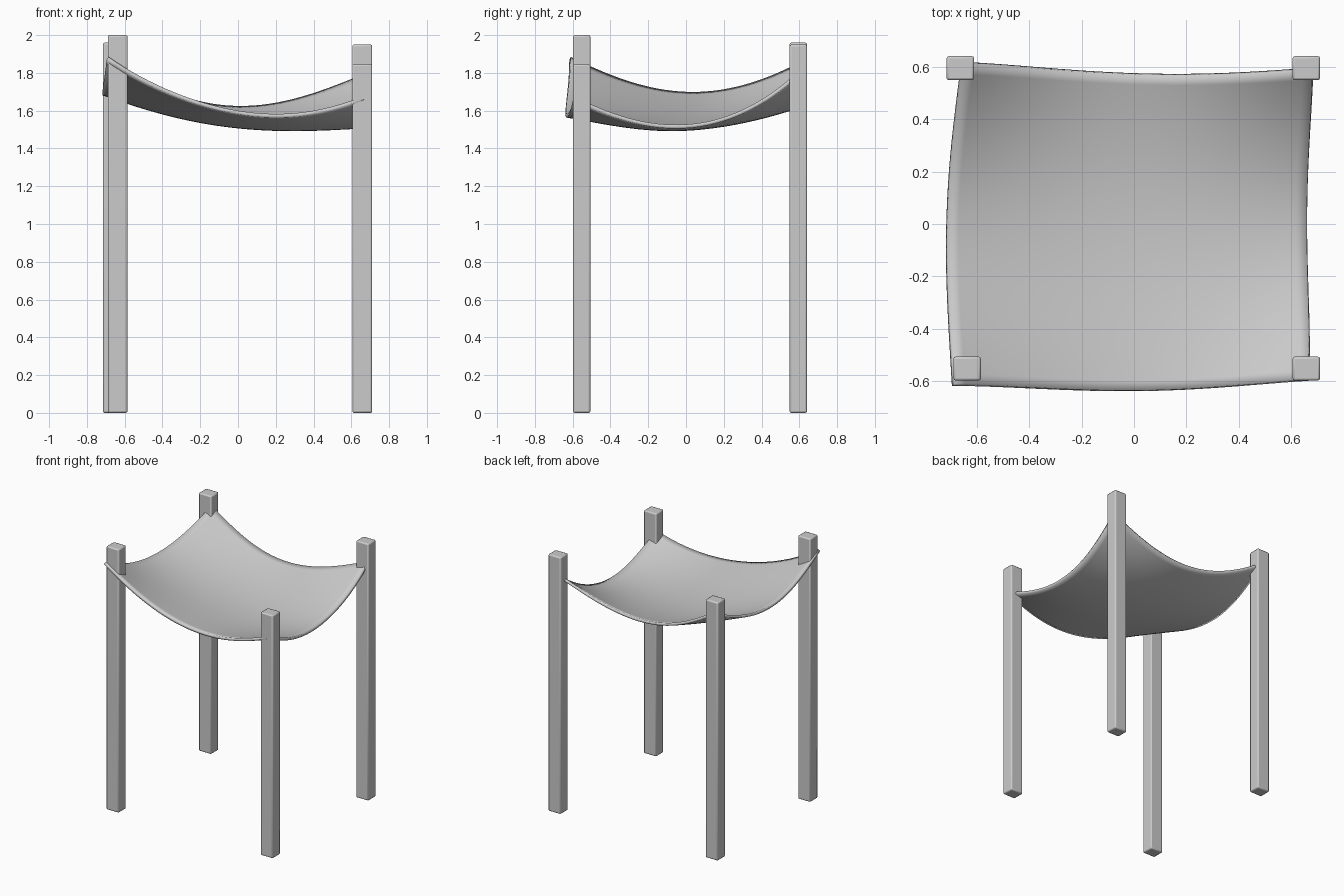
import bpy, bmesh
from mathutils import Vector

if "Cube" in bpy.data.objects:
    bpy.data.objects.remove(bpy.data.objects["Cube"])


def add_bevel(obj, width, segments):
    mod = obj.modifiers.new("bevel", 'BEVEL')
    mod.width = width
    mod.segments = segments


# Four square posts of differing height
def post(name, x, y, height):
    bpy.ops.mesh.primitive_cube_add(size=1, location=(x, y, height / 2))
    obj = bpy.context.object
    obj.name = name
    obj.scale = (0.105, 0.092, height)
    bpy.ops.object.transform_apply(location=False, rotation=False, scale=True)
    add_bevel(obj, 0.009, 2)
    bpy.ops.object.shade_smooth_by_angle()


post("front_left_post", -0.637, -0.552, 2.0)
post("front_right_post", 0.658, -0.552, 1.845)
post("back_left_post", -0.663, 0.595, 1.96)
post("back_right_post", 0.658, 0.595, 1.95)

# Edge curves of the sagging cloth, five evenly spaced points each
front = [(-0.685, -0.61, 1.885), (-0.345, -0.625, 1.70), (0, -0.635, 1.60),
         (0.33, -0.62, 1.59), (0.66, -0.59, 1.675)]
back = [(-0.65, 0.61, 1.86), (-0.33, 0.59, 1.69), (0, 0.57, 1.625),
        (0.34, 0.568, 1.675), (0.68, 0.585, 1.80)]
left = [front[0], (-0.705, -0.30, 1.755), (-0.71, 0, 1.70),
        (-0.69, 0.30, 1.735), back[0]]
right = [front[4], (0.665, -0.30, 1.56), (0.66, 0, 1.527),
         (0.668, 0.30, 1.605), back[4]]


def edge(points, t):
    """Smooth curve through evenly spaced points."""
    total = Vector((0, 0, 0))
    n = len(points) - 1
    for i, p in enumerate(points):
        w = 1.0
        for j in range(n + 1):
            if j != i:
                w *= (t * n - j) / (i - j)
        total += Vector(p) * w
    return total


# Cloth surface blended between the four edges
def cloth_point(u, v):
    f0, f1, b0, b1 = (Vector(p) for p in (front[0], front[4], back[0], back[4]))
    p = edge(front, u) * (1 - v) + edge(back, u) * v
    p += edge(left, v) * (1 - u) + edge(right, v) * u
    p -= (f0 * (1 - u) + f1 * u) * (1 - v) + (b0 * (1 - u) + b1 * u) * v
    p.z += 0.108 * 16 * u * (1 - u) * v * (1 - v)
    return p


N = 32
bm = bmesh.new()
grid = [[bm.verts.new(cloth_point(i / N, j / N)) for i in range(N + 1)]
        for j in range(N + 1)]
for j in range(N):
    for i in range(N):
        bm.faces.new((grid[j][i], grid[j][i + 1],
                      grid[j + 1][i + 1], grid[j + 1][i]))
mesh = bpy.data.meshes.new("cloth_canopy")
bm.to_mesh(mesh)
bm.free()
cloth = bpy.data.objects.new("cloth_canopy", mesh)
bpy.context.collection.objects.link(cloth)
solid = cloth.modifiers.new("thickness", 'SOLIDIFY')
solid.thickness = 0.02
solid.offset = -1
bpy.ops.object.select_all(action='DESELECT')
cloth.select_set(True)
bpy.context.view_layer.objects.active = cloth
bpy.ops.object.shade_smooth_by_angle()
